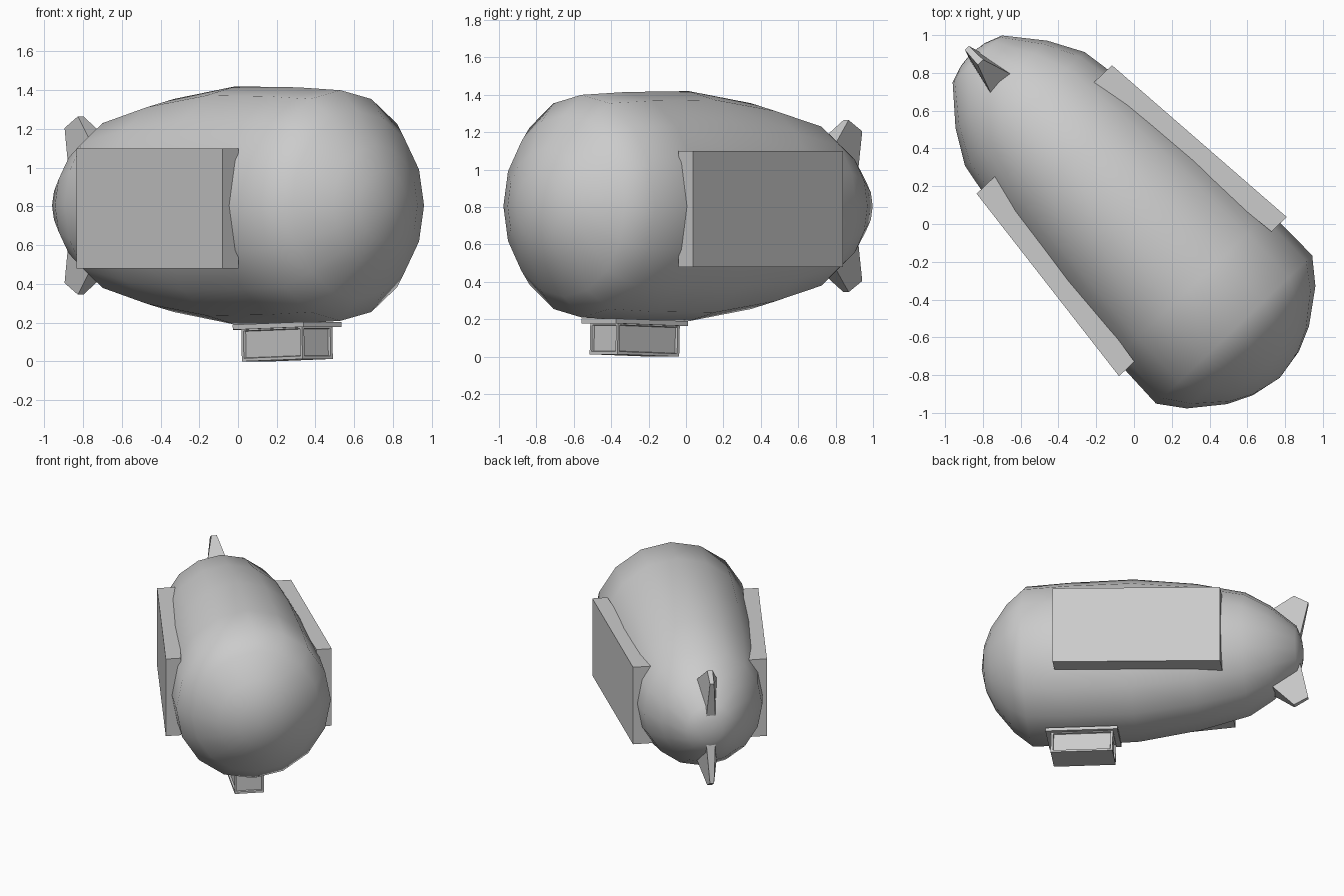
import bpy, bmesh, math
from mathutils import Matrix, Vector

if "Cube" in bpy.data.objects:
    bpy.data.objects.remove(bpy.data.objects["Cube"])

YAW = math.radians(-46.5)      # long axis of the airship, local +x is the nose
MID_Z = 0.805
SIDES = 16


def finish(name, bm, smooth=False):
    bmesh.ops.recalc_face_normals(bm, faces=bm.faces)
    mesh = bpy.data.meshes.new(name)
    bm.to_mesh(mesh)
    bm.free()
    ob = bpy.data.objects.new(name, mesh)
    bpy.context.collection.objects.link(ob)
    ob.rotation_euler.z = YAW
    if smooth:
        bpy.ops.object.select_all(action='DESELECT')
        ob.select_set(True)
        bpy.context.view_layer.objects.active = ob
        bpy.ops.object.shade_smooth_by_angle(angle=math.radians(40))
    return ob


def hexahedron(name, bottom, top):
    bm = bmesh.new()
    a = [bm.verts.new(p) for p in bottom]
    b = [bm.verts.new(p) for p in top]
    bm.faces.new(a)
    bm.faces.new(b)
    for i in range(4):
        j = (i + 1) % 4
        bm.faces.new((a[i], a[j], b[j], b[i]))
    return finish(name, bm)


def box(name, centre, size, window=None):
    bm = bmesh.new()
    bmesh.ops.create_cube(bm, size=1)
    bmesh.ops.scale(bm, vec=size, verts=bm.verts)
    bmesh.ops.recalc_face_normals(bm, faces=bm.faces)
    if window:
        # framed, recessed panels on the four walls
        walls = [f for f in bm.faces if abs(f.normal.z) < 0.5]
        bmesh.ops.inset_individual(bm, faces=walls, thickness=window, depth=0)
        bmesh.ops.inset_individual(bm, faces=walls, thickness=0.004, depth=-0.014)
    # slight nose-up pitch
    bmesh.ops.rotate(bm, cent=(0, 0, 0), verts=bm.verts,
                     matrix=Matrix.Rotation(math.radians(-1.6), 3, 'Y'))
    bmesh.ops.translate(bm, vec=Vector(centre), verts=bm.verts)
    return finish(name, bm)


# Envelope: station along axis, half height, half width
stations = [(1.09, .18, .17), (1.03, .315, .30), (0.90, .485, .47), (0.77, .595, .57),
            (0.45, .61, .565), (-0.02, .615, .535), (-0.48, .55, .497), (-0.84, .46, .437),
            (-1.02, .35, .335), (-1.205, .19, .18), (-1.238, .09, .088)]
bm = bmesh.new()
rings = []
for s, h, w in stations:
    rings.append([bm.verts.new((s, w * math.sin(math.tau * i / SIDES),
                                MID_Z + h * math.cos(math.tau * i / SIDES)))
                  for i in range(SIDES)])
nose = bm.verts.new((1.122, 0, MID_Z))
tail = bm.verts.new((-1.25, 0, MID_Z))
for i in range(SIDES):
    j = (i + 1) % SIDES
    for r, q in zip(rings, rings[1:]):
        bm.faces.new((r[i], r[j], q[j], q[i]))
    bm.faces.new((nose, rings[0][j], rings[0][i]))
    bm.faces.new((tail, rings[-1][i], rings[-1][j]))
finish("envelope", bm, smooth=True)

# Side panels, mirrored left and right
plan = [(-0.69, .494), (0.53, .612), (0.53, .50), (-0.69, .345)]
for side, sign in (("left", 1), ("right", -1)):
    hexahedron("side_panel_" + side,
               [(s, sign * n, 0.48) for s, n in plan],
               [(s, sign * n, 1.10) for s, n in plan])

# Tail fins, mirrored above and below: thick at the root front, thin at the tip
for place, sign in (("upper", 1), ("lower", -1)):
    root = [(-1.02, .075, .32), (-1.02, -.075, .32), (-1.22, -.035, .08), (-1.22, .035, .08)]
    tip = [(-1.18, .02, .46), (-1.18, -.02, .46), (-1.285, -.015, .40), (-1.285, .015, .40)]
    hexahedron("tail_fin_" + place,
               [(s, n, MID_Z + sign * z) for s, n, z in root],
               [(s, n, MID_Z + sign * z) for s, n, z in tip])

# Gondola with its mounting plate
box("gondola", (0.373, -0.005, 0.093), (0.455, 0.216, 0.173), window=0.022)
box("gondola_plate", (0.373, -0.005, 0.184), (0.53, 0.27, 0.026))
